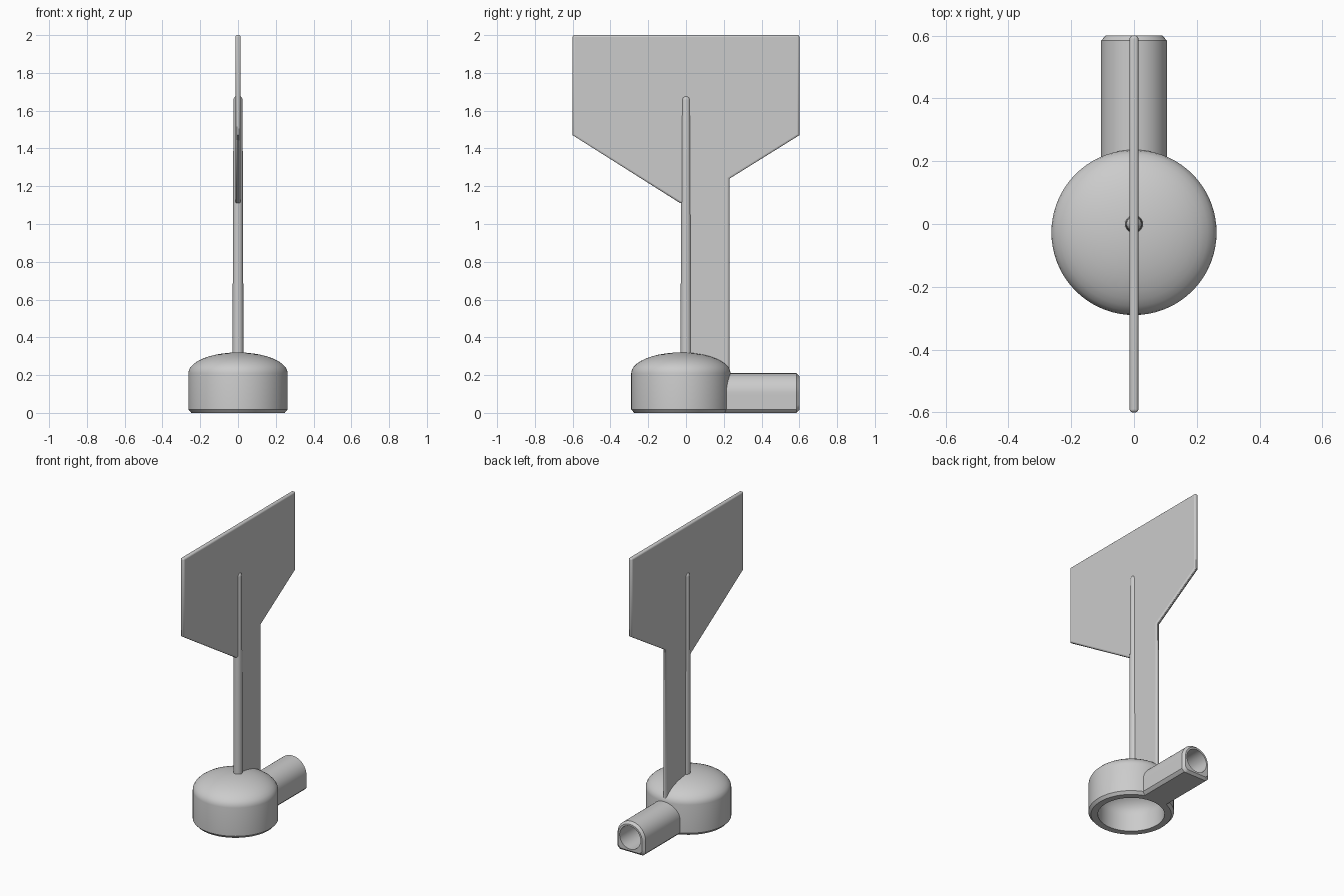
import bpy, bmesh
from math import sin, cos, pi, radians

cube = bpy.data.objects.get("Cube")
if cube:
    bpy.data.objects.remove(cube, do_unlink=True)

grey = bpy.data.materials.new("plain grey")
grey.use_nodes = True
grey.diffuse_color = (0.6, 0.6, 0.6, 1)
grey.node_tree.nodes["Principled BSDF"].inputs["Base Color"].default_value = (0.6, 0.6, 0.6, 1)


def finish(name, bm):
    """Turn a bmesh into a smooth-shaded grey object."""
    bmesh.ops.remove_doubles(bm, verts=bm.verts, dist=1e-5)
    bmesh.ops.recalc_face_normals(bm, faces=bm.faces)
    mesh = bpy.data.meshes.new(name)
    bm.to_mesh(mesh)
    bm.free()
    mesh.materials.append(grey)
    obj = bpy.data.objects.new(name, mesh)
    bpy.context.collection.objects.link(obj)
    bpy.ops.object.select_all(action='DESELECT')
    obj.select_set(True)
    bpy.context.view_layer.objects.active = obj
    bpy.ops.object.shade_smooth_by_angle(angle=radians(30))
    return obj


def loft(name, rings, cap_start=True, cap_end=True):
    """Skin a list of closed rings with equal point counts."""
    bm = bmesh.new()
    loops = [[bm.verts.new(p) for p in ring] for ring in rings]
    for a, b in zip(loops, loops[1:]):
        for i in range(len(a)):
            j = (i + 1) % len(a)
            bm.faces.new((a[i], a[j], b[j], b[i]))
    if cap_start:
        bm.faces.new(loops[0])
    if cap_end:
        bm.faces.new(loops[-1])
    return finish(name, bm)


def circle(radius, z, y=0, count=72):
    return [(radius * cos(2 * pi * i / count), y + radius * sin(2 * pi * i / count), z)
            for i in range(count)]


def dome(radius, bottom, top, steps=10):
    """Quarter-ellipse profile, stopping just short of the axis."""
    return [(max(radius * cos(pi / 2 * i / steps), 0.001),
             bottom + (top - bottom) * sin(pi / 2 * i / steps)) for i in range(steps + 1)]


# Hollow domed base, open underneath
inside = [(0.205, 0)] + dome(0.205, 0.12, 0.25)
outside = [(0.205, 0), (0.247, 0), (0.263, 0.018)] + dome(0.263, 0.21, 0.32)
profile = inside[::-1] + outside
loft("domed_base", [circle(r, z, -0.027) for r, z in profile])

# Spout with a round top, a flat chamfered bottom and a round bore
SPOUT_R = 0.105


def spout_ring(y, radius, bore=False, count=64):
    ring = []
    for i in range(count):
        a = 2 * pi * i / count
        r = radius
        if not bore and sin(a) < 0:
            c, s = abs(cos(a)), abs(sin(a))
            r = min(radius / max(c, s), (2 * radius - 0.018) / (c + s))
        ring.append((r * cos(a), y, SPOUT_R + r * sin(a)))
    return ring


loft("spout", [spout_ring(0.19, SPOUT_R), spout_ring(0.584, SPOUT_R),
               spout_ring(0.6, SPOUT_R - 0.015), spout_ring(0.6, 0.078, True),
               spout_ring(0.22, 0.078, True)])

# Tapered round post with a rounded tip
post = [(0.029, 0.28), (0.027, 0.95)] + dome(0.024, 1.656, 1.68, 6)
loft("post", [circle(r, z, count=32) for r, z in post])

# Flat vane with its stem, edges rounded
outline = [(-0.6, 2), (0.6, 2), (0.6, 1.47), (0.23, 1.24), (0.23, 0.2),
           (0, 0.2), (0, 1.11), (-0.03, 1.11), (-0.6, 1.47)]
HALF = 0.014
vane = loft("vane", [[(x, y, z) for y, z in outline] for x in (-HALF, HALF)])
bevel = vane.modifiers.new("rounded edges", 'BEVEL')
bevel.width = 0.01
bevel.segments = 3
bevel.limit_method = 'ANGLE'
bevel.angle_limit = radians(60)
